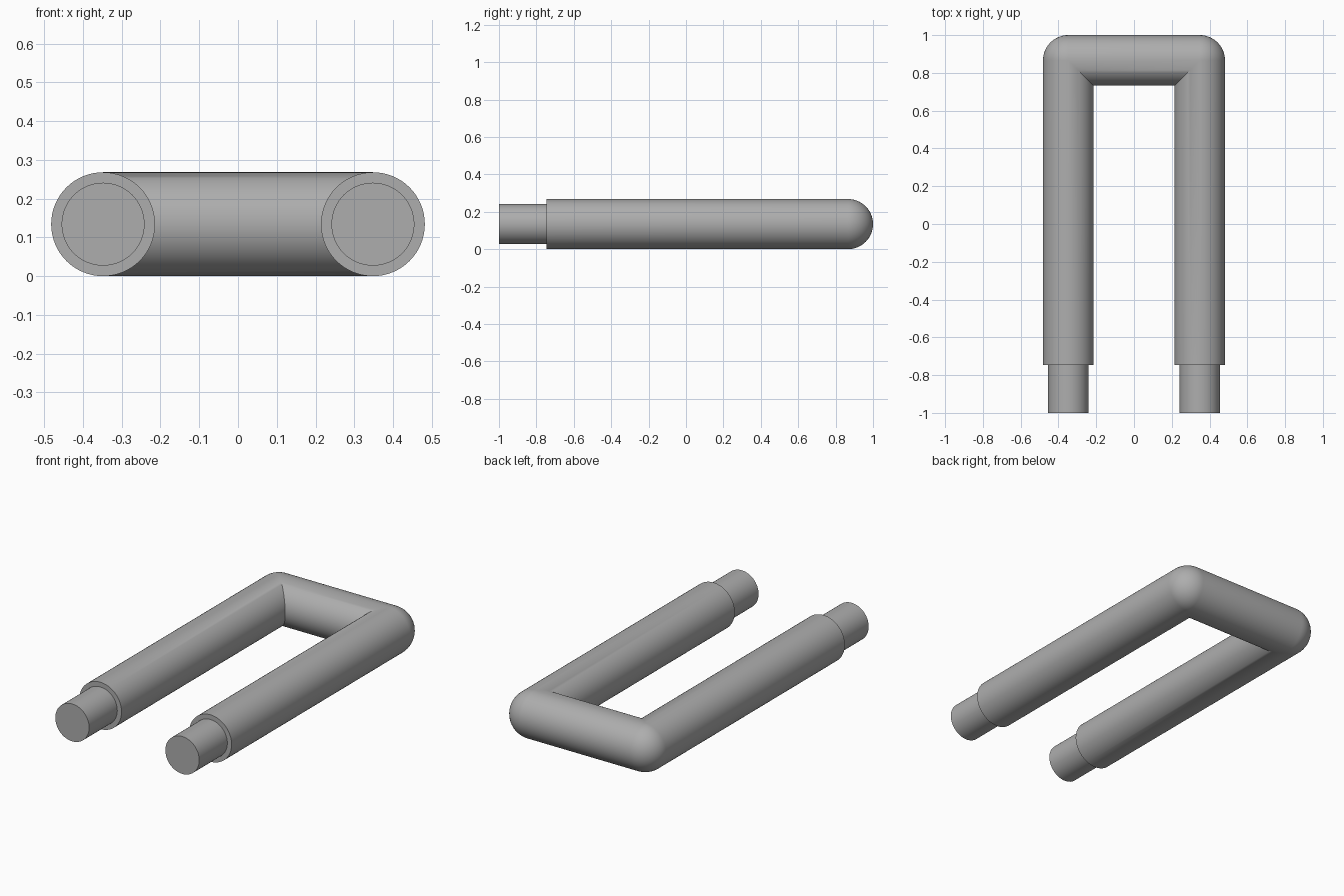
import bpy, bmesh
from math import sin, cos, pi

cube = bpy.data.objects.get("Cube")
if cube:
    bpy.data.objects.remove(cube)

R, PIN_R = 0.134, 0.107          # tube and pin radii
XC, YC = 0.348, 1 - 0.134        # corner centres of the bent tube
SHOULDER, TIP = -0.746, -1.0     # tube end and pin end along y
SIDES, STEPS = 64, 16

metal = bpy.data.materials.new("plain grey")
metal.use_nodes = True
grey = (0.42, 0.42, 0.42, 1)
metal.diffuse_color = grey
metal.node_tree.nodes["Principled BSDF"].inputs["Base Color"].default_value = grey


def straight_ring(side, y, r):
    """Circle around a leg, with its first point facing outward."""
    return [(side * XC + side * r * cos(2 * pi * i / SIDES), y,
             R + r * sin(2 * pi * i / SIDES)) for i in range(SIDES)]


def corner_ring(side, a):
    """Corner slice: round on the outside, mitred on the inside."""
    pts = []
    for i in range(SIDES):
        u, v = R * cos(2 * pi * i / SIDES), R * sin(2 * pi * i / SIDES)
        dx, dy = (cos(a), sin(a)) if u > 0 else (side, 1)
        pts.append((side * XC + u * dx, YC + u * dy, R + v))
    return pts


def loft(name, rings, cap_first=False):
    bm = bmesh.new()
    loops = [[bm.verts.new(p) for p in ring] for ring in rings]
    for a, b in zip(loops, loops[1:]):
        for i in range(SIDES):
            j = (i + 1) % SIDES
            bm.faces.new((a[i], a[j], b[j], b[i]))
    if cap_first:
        bm.faces.new(loops[0])
    bmesh.ops.remove_doubles(bm, verts=bm.verts, dist=1e-5)
    bmesh.ops.recalc_face_normals(bm, faces=bm.faces)
    # Open pins: make sure the walls face away from the axis
    if cap_first:
        cap = min(bm.faces, key=lambda f: f.calc_center_median().y)
        if cap.normal.y > 0:
            bmesh.ops.reverse_faces(bm, faces=bm.faces)
    else:
        top = max(bm.faces, key=lambda f: f.calc_center_median().z)
        if top.normal.z < 0:
            bmesh.ops.reverse_faces(bm, faces=bm.faces)
    mesh = bpy.data.meshes.new(name)
    bm.to_mesh(mesh)
    bm.free()
    mesh.materials.append(metal)
    obj = bpy.data.objects.new(name, mesh)
    bpy.context.collection.objects.link(obj)
    bpy.ops.object.select_all(action="DESELECT")
    obj.select_set(True)
    bpy.context.view_layer.objects.active = obj
    bpy.ops.object.shade_smooth_by_angle(angle=pi / 6)


# Bent tube: left leg, two corners, right leg, with stepped shoulders
turn = [k * pi / 2 / STEPS for k in range(STEPS + 1)]
rings = [straight_ring(1, SHOULDER, PIN_R), straight_ring(1, SHOULDER, R)]
rings += [corner_ring(1, a) for a in turn]
rings += [corner_ring(-1, pi / 2 + a) for a in turn]
rings += [straight_ring(-1, SHOULDER, R), straight_ring(-1, SHOULDER, PIN_R)]
loft("bent_tube", rings)

# Narrow pins at the free ends
for name, side in (("left_pin", 1), ("right_pin", -1)):
    loft(name, [straight_ring(side, TIP, PIN_R),
                straight_ring(side, SHOULDER, PIN_R)], cap_first=True)
